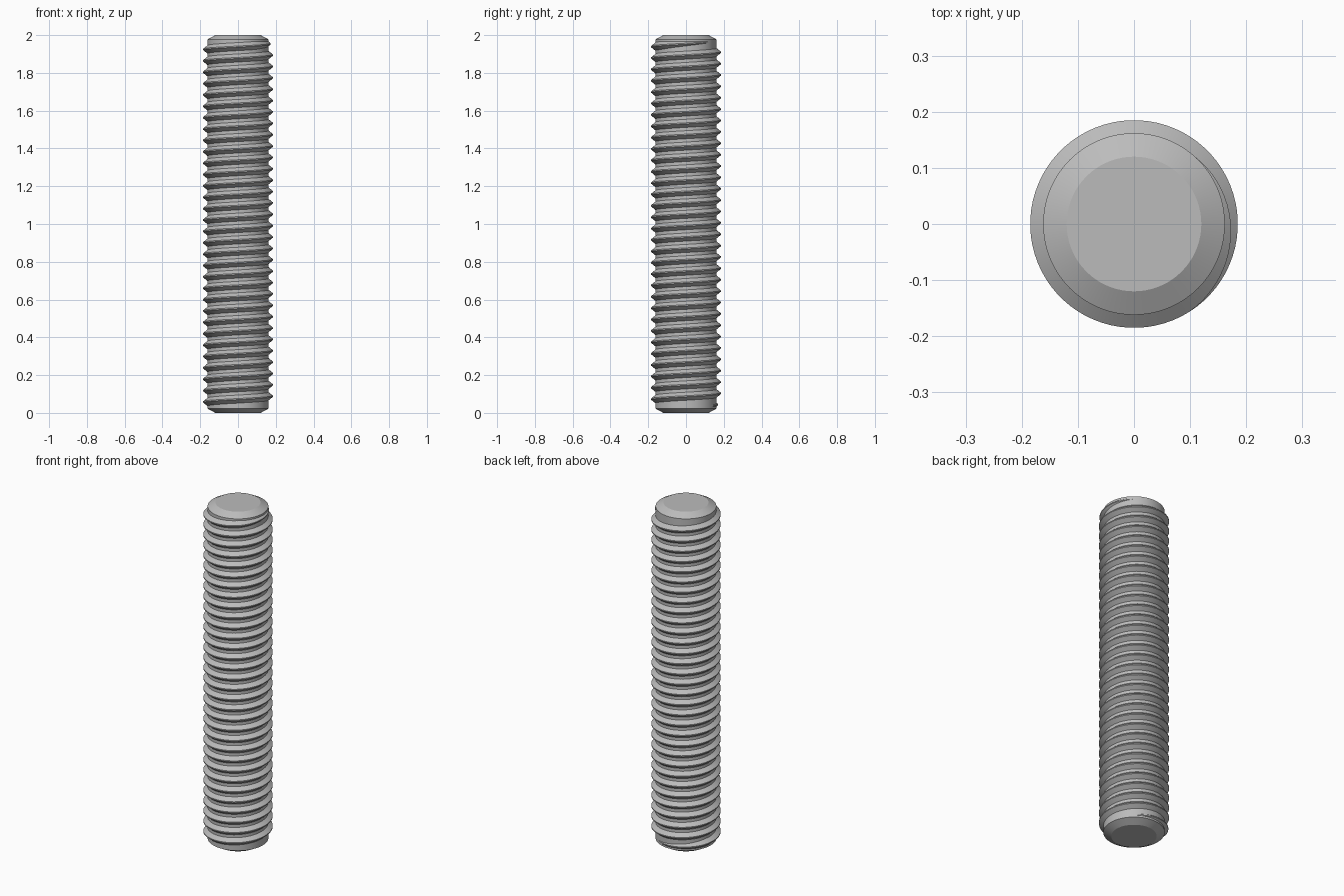
import bpy, bmesh, math

if "Cube" in bpy.data.objects:
    bpy.data.objects.remove(bpy.data.objects["Cube"], do_unlink=True)

LENGTH = 2.0
CORE_R = 0.162
CREST_R = 0.185
CHAMFER_R = 0.12
CHAMFER_H = 0.023
PITCH = 0.0602
TURNS = 32
STEPS = 72            # segments in one turn
END_ANGLE = math.radians(52)
END_Z = 1.963
FADE = 0.3            # part of a turn over which the thread runs out

steel = bpy.data.materials.new("steel grey")
steel.use_nodes = True
grey = (0.5, 0.5, 0.5, 1)
steel.diffuse_color = grey
bsdf = steel.node_tree.nodes["Principled BSDF"]
bsdf.inputs["Base Color"].default_value = grey


def finish(bm, name):
    bmesh.ops.recalc_face_normals(bm, faces=bm.faces)
    mesh = bpy.data.meshes.new(name)
    bm.to_mesh(mesh)
    bm.free()
    mesh.materials.append(steel)
    obj = bpy.data.objects.new(name, mesh)
    bpy.context.collection.objects.link(obj)
    bpy.ops.object.select_all(action='DESELECT')
    obj.select_set(True)
    bpy.context.view_layer.objects.active = obj
    bpy.ops.object.shade_smooth_by_angle(angle=math.radians(25))
    return obj


def skin(bm, rings, closed):
    """Join neighbouring rings of vertices with quads."""
    for a, b in zip(rings, rings[1:]):
        n = len(a)
        for i in range(n if closed else n - 1):
            j = (i + 1) % n
            bm.faces.new((a[i], a[j], b[j], b[i]))
    bm.faces.new(rings[0])
    bm.faces.new(rings[-1])


# Core rod with a chamfer at both ends
bm = bmesh.new()
profile = [(CHAMFER_R, 0), (CORE_R, CHAMFER_H),
           (CORE_R, LENGTH - CHAMFER_H), (CHAMFER_R, LENGTH)]
rings = []
for r, z in profile:
    angles = [2 * math.pi * i / STEPS for i in range(STEPS)]
    rings.append([bm.verts.new((r * math.cos(a), r * math.sin(a), z)) for a in angles])
skin(bm, rings, True)
finish(bm, "core_rod")

# Right-handed thread ridge, sinking into the core at both ends
bm = bmesh.new()
depth = CREST_R - CORE_R
section = [(CORE_R - 0.002, -0.023), (CREST_R, -0.003),
           (CREST_R, 0.003), (CORE_R - 0.002, 0.023)]
rings = []
for k in range(TURNS * STEPS + 1):
    turn = k / STEPS - TURNS
    a = END_ANGLE + 2 * math.pi * turn
    fade = min(1, (turn + TURNS) / FADE, -turn / FADE)
    sink = (depth + 0.001) * (1 - fade)
    z = END_Z + PITCH * turn
    rings.append([bm.verts.new(((r - sink) * math.cos(a), (r - sink) * math.sin(a), z + dz))
                  for r, dz in section])
skin(bm, rings, False)
finish(bm, "thread_ridge")
